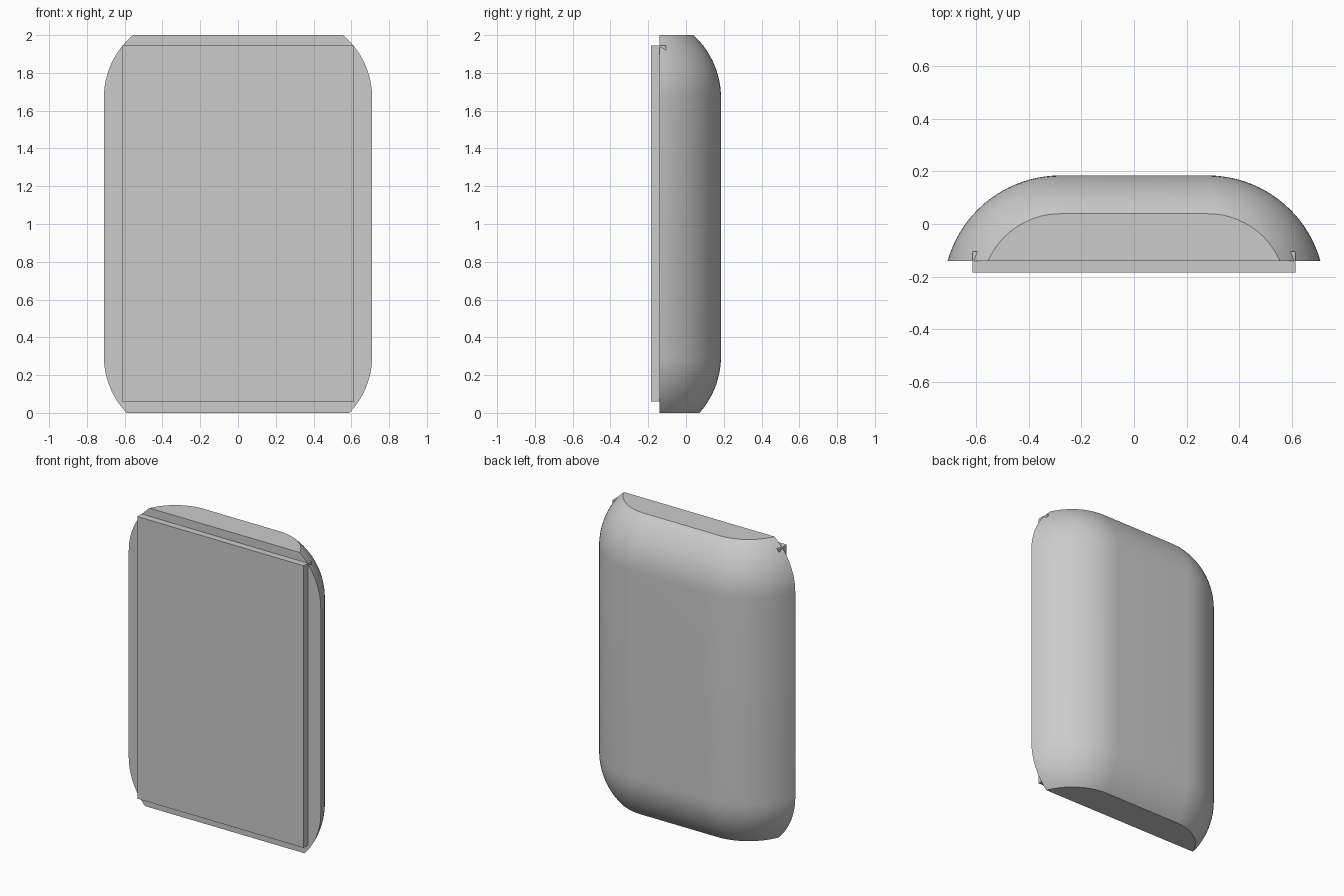
import bpy, bmesh
from mathutils import Vector

cube = bpy.data.objects.get("Cube")
if cube:
    bpy.data.objects.remove(cube, do_unlink=True)

grey = bpy.data.materials.new("plain grey")
grey.use_nodes = True
grey.diffuse_color = (0.6, 0.6, 0.6, 1)
grey.node_tree.nodes["Principled BSDF"].inputs["Base Color"].default_value = (0.6, 0.6, 0.6, 1)


def box(bm, low, high):
    bmesh.ops.create_cube(bm, size=1)
    low, high = Vector(low), Vector(high)
    for v in bm.verts:
        v.co = (low + high) / 2 + v.co * (high - low)


def finish(name, bm):
    bmesh.ops.recalc_face_normals(bm, faces=bm.faces)
    mesh = bpy.data.meshes.new(name)
    bm.to_mesh(mesh)
    bm.free()
    mesh.materials.append(grey)
    obj = bpy.data.objects.new(name, mesh)
    bpy.context.collection.objects.link(obj)
    return obj


# Rounded back shell: a fully rounded block sliced flat at front, top and bottom
radius = 0.447
bm = bmesh.new()
box(bm, (-0.28 - radius, -0.8, 0.298 - radius), (0.28 + radius, 0.185, 1.67 + radius))
bmesh.ops.bevel(bm, geom=bm.edges[:], offset=radius, offset_type='OFFSET',
                segments=24, profile=0.5, affect='EDGES')
for point, normal in (((0, -0.14, 0), (0, -1, 0)),
                      ((0, 0, 0), (0, 0, -1)),
                      ((0, 0, 2), (0, 0, 1))):
    cut = bmesh.ops.bisect_plane(bm, geom=bm.verts[:] + bm.edges[:] + bm.faces[:],
                                 plane_co=point, plane_no=normal, clear_outer=True)
    rim = [e for e in cut["geom_cut"] if isinstance(e, bmesh.types.BMEdge)]
    bmesh.ops.contextual_create(bm, geom=rim)
shell = finish("back_shell", bm)
bpy.ops.object.select_all(action='DESELECT')
shell.select_set(True)
bpy.context.view_layer.objects.active = shell
bpy.ops.object.shade_smooth_by_angle(angle=0.52)

# Front panel, set into the shell so only its corners pass through the curve
bm = bmesh.new()
box(bm, (-0.615, -0.185, 0.06), (0.615, -0.105, 1.945))
finish("front_panel", bm)
